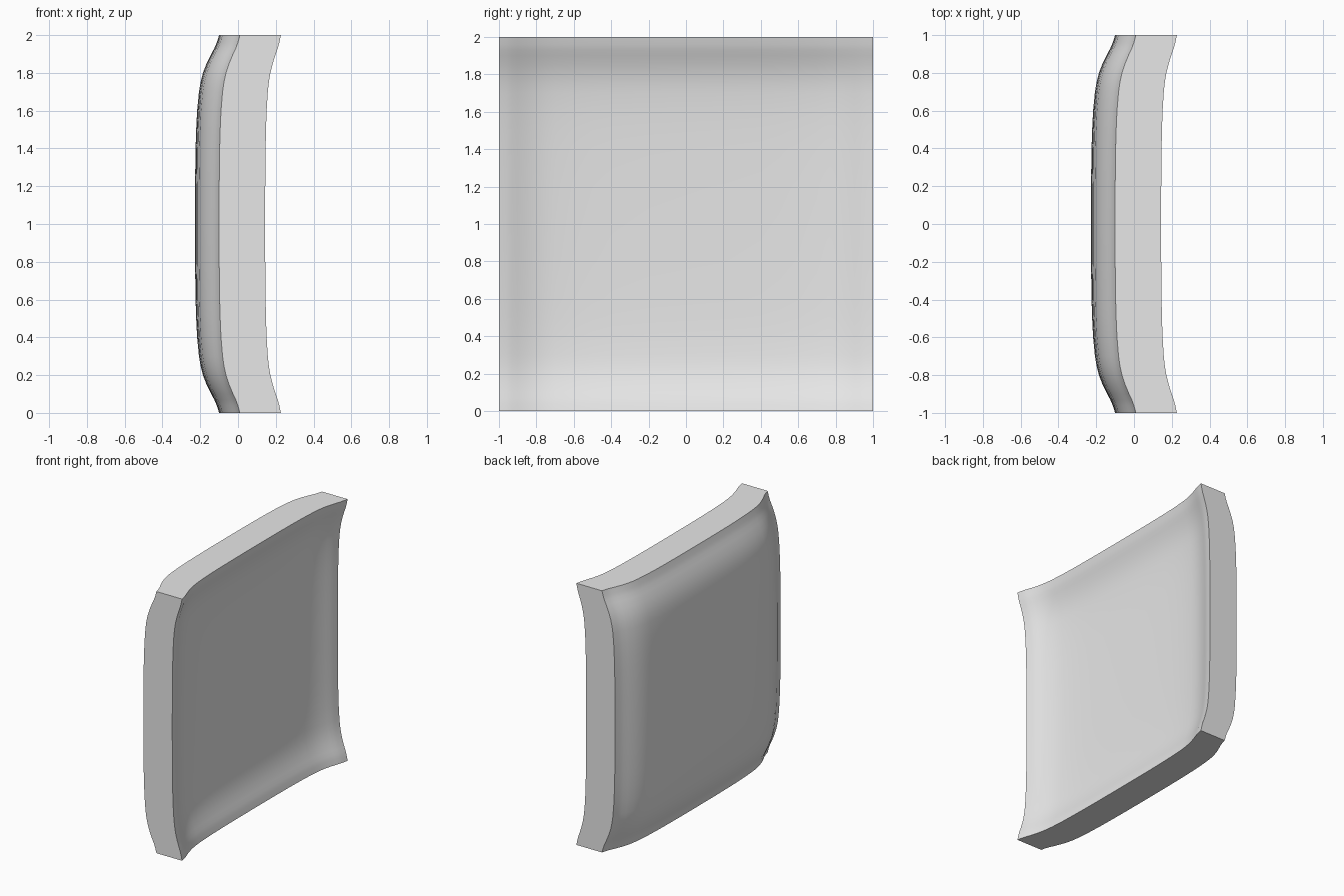
import bpy
import bmesh
import math

cube = bpy.data.objects.get("Cube")
if cube:
    bpy.data.objects.remove(cube, do_unlink=True)

# Rim profile: distance from the panel middle, and how far the lip has risen (0 to 1)
PROFILE = [(0, 0), (0.2, 0.003), (0.4, 0.025), (0.5, 0.05), (0.6, 0.09), (0.7, 0.165),
           (0.75, 0.23), (0.8, 0.33), (0.85, 0.48), (0.9, 0.67), (0.93, 0.8),
           (0.96, 0.9), (1, 1)]
STATIONS = [(-d, r) for d, r in reversed(PROFILE[1:])] + PROFILE


def add_sheet(bm, middle, lift):
    """One dished skin whose edges curl toward +x; returns its vertex rows."""
    rows = [[bm.verts.new((middle + lift * (p + q) - 0.018 * p * q, y, z + 1))
             for y, p in STATIONS] for z, q in STATIONS]
    for low, high in zip(rows, rows[1:]):
        for i in range(len(low) - 1):
            bm.faces.new((low[i], low[i + 1], high[i + 1], high[i]))
    return rows


def border(rows):
    """Outline of a sheet as one closed loop."""
    return (rows[0][:-1] + [r[-1] for r in rows[:-1]]
            + rows[-1][:0:-1] + [r[0] for r in rows[:0:-1]])


# Panel: domed outer skin, hollow inner skin, flat cut edges between them
bm = bmesh.new()
outer = border(add_sheet(bm, -0.228, 0.128))
inner = border(add_sheet(bm, 0.043, 0.101))
for i in range(len(outer)):
    j = (i + 1) % len(outer)
    bm.faces.new((outer[i], outer[j], inner[j], inner[i]))
bmesh.ops.recalc_face_normals(bm, faces=bm.faces)
mesh = bpy.data.meshes.new("curved_panel")
bm.to_mesh(mesh)
bm.free()

panel = bpy.data.objects.new("curved_panel", mesh)
bpy.context.collection.objects.link(panel)

# Plain light grey
grey = bpy.data.materials.new("light_grey")
grey.use_nodes = True
color = (0.8, 0.8, 0.8, 1)
grey.diffuse_color = color
grey.node_tree.nodes["Principled BSDF"].inputs["Base Color"].default_value = color
mesh.materials.append(grey)

# Smooth skins, crisp cut edges
bpy.ops.object.select_all(action="DESELECT")
panel.select_set(True)
bpy.context.view_layer.objects.active = panel
bpy.ops.object.shade_smooth_by_angle(angle=math.radians(35))
